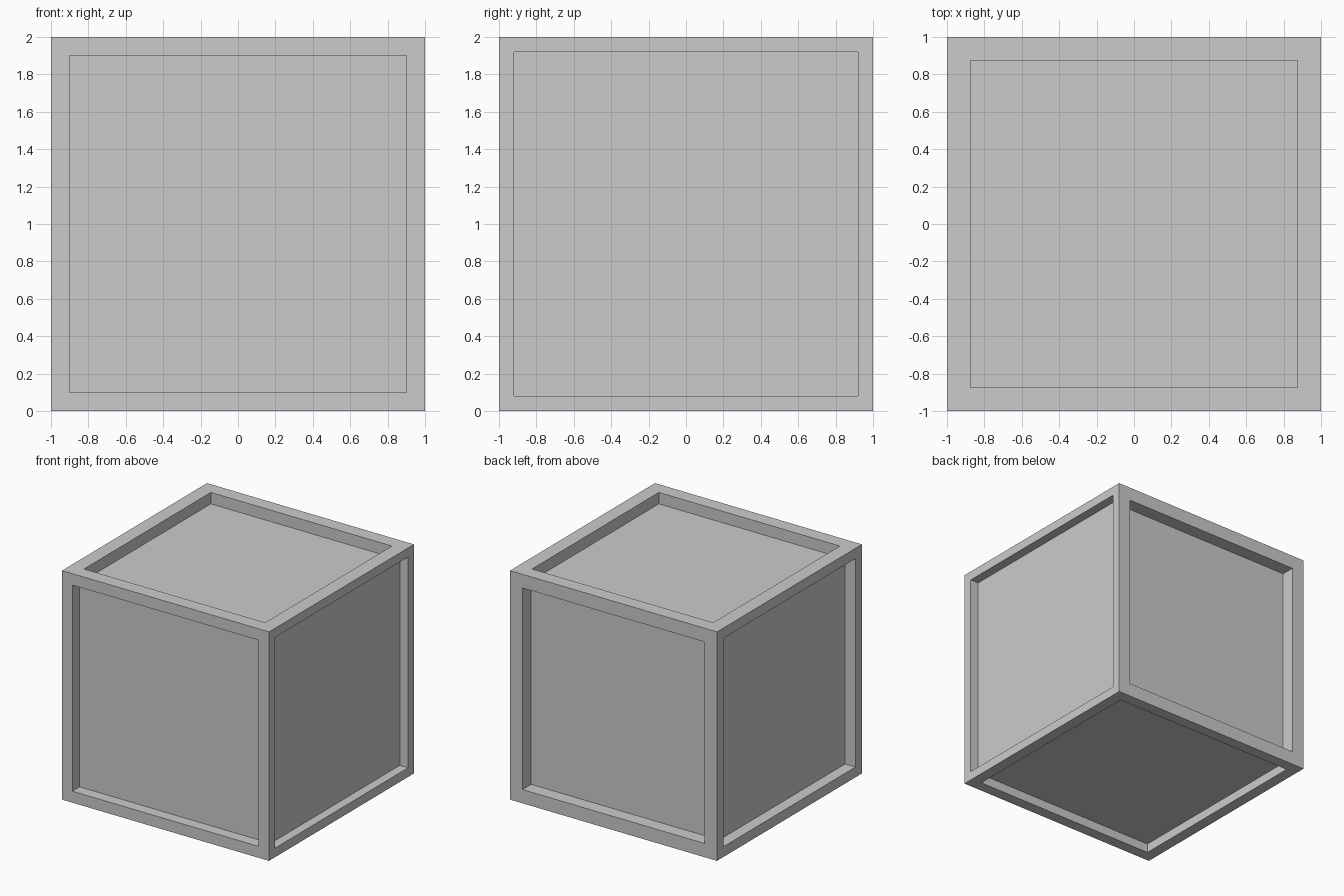
import bpy, bmesh
from mathutils import Vector

if "Cube" in bpy.data.objects:
    bpy.data.objects.remove(bpy.data.objects["Cube"])

# Recessed panel on each side: outward direction, frame width, recess depth
PANELS = [
    ((0, -1, 0), 0.10, 0.10),    # front
    ((1, 0, 0), 0.08, 0.08),     # right
    ((0, 0, 1), 0.125, 0.10),    # top
    ((0, 1, 0), 0.12, 0.12),     # back
    ((-1, 0, 0), 0.09, 0.10),    # left
    ((0, 0, -1), 0.10, 0.08),    # bottom
]

# Crate body
bm = bmesh.new()
bmesh.ops.create_cube(bm, size=2)
bm.normal_update()
sides = {f: f.normal.copy() for f in bm.faces}

# Inset each side, then sink the inner panel with straight walls
for direction, width, depth in PANELS:
    normal = Vector(direction)
    face = next(f for f, n in sides.items() if n.dot(normal) > 0.9)
    bmesh.ops.inset_individual(bm, faces=[face], thickness=width, use_even_offset=True)
    panel = bmesh.ops.extrude_discrete_faces(bm, faces=[face])["faces"][0]
    bmesh.ops.translate(bm, verts=panel.verts, vec=-normal * depth)
    del sides[next(f for f, n in sides.items() if n.dot(normal) > 0.9)]

bmesh.ops.translate(bm, verts=bm.verts, vec=(0, 0, 1))
bmesh.ops.recalc_face_normals(bm, faces=bm.faces)

mesh = bpy.data.meshes.new("crate")
bm.to_mesh(mesh)
bm.free()
bpy.context.collection.objects.link(bpy.data.objects.new("crate", mesh))
